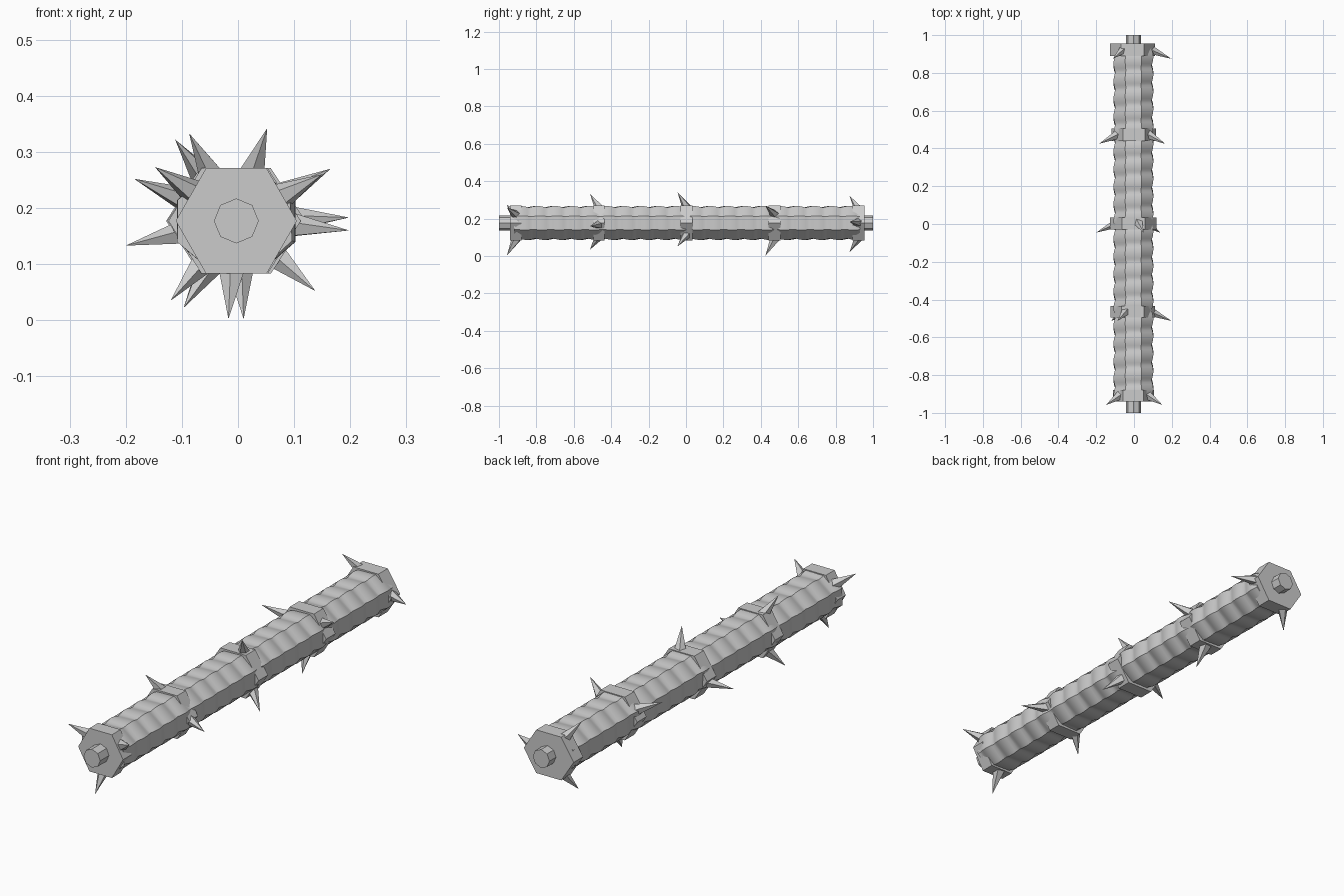
import bpy, math
from mathutils import Vector

if "Cube" in bpy.data.objects:
    bpy.data.objects.remove(bpy.data.objects["Cube"])

CX, CZ = -0.003, 0.177          # axis of the club, running along y

grey = bpy.data.materials.new("light_grey")
grey.diffuse_color = (0.6, 0.6, 0.6, 1)
grey.use_nodes = True
grey.node_tree.nodes["Principled BSDF"].inputs["Base Color"].default_value = grey.diffuse_color


def loft(name, sections, smooth=False):
    """Skin a list of closed cross-sections and cap both ends."""
    n = len(sections[0])
    verts = [p for s in sections for p in s]
    faces = [(i * n + k, i * n + (k + 1) % n, (i + 1) * n + (k + 1) % n, (i + 1) * n + k)
             for i in range(len(sections) - 1) for k in range(n)]
    faces += [tuple(reversed(range(n))), tuple(range(len(verts) - n, len(verts)))]
    mesh = bpy.data.meshes.new(name)
    mesh.from_pydata(verts, [], [tuple(reversed(f)) for f in faces])
    mesh.materials.append(grey)
    obj = bpy.data.objects.new(name, mesh)
    bpy.context.collection.objects.link(obj)
    if smooth:
        bpy.ops.object.select_all(action='DESELECT')
        obj.select_set(True)
        bpy.context.view_layer.objects.active = obj
        bpy.ops.object.shade_smooth_by_angle(angle=math.radians(30))
    return obj


def polygon(n, y, rx, rz, cx=CX, turn=0.0):
    return [(cx + rx * math.cos(turn + math.tau * k / n), y,
             CZ + rz * math.sin(turn + math.tau * k / n)) for k in range(n)]


# Core rod, its two ends show as pegs
loft("core_rod", [polygon(8, y, 0.04, 0.04) for y in (-1, 1)])

# Scalloped eight-sided shaft with a spiral thread
PITCH, STEPS = 0.0925, 8
shaft = []
for i in range(20 * STEPS + 1):
    y = -0.92 + 1.85 * i / (20 * STEPS)
    ring = []
    for k in range(8):
        a = math.tau * (k + 0.5) / 8
        s = 0.91 + 0.09 * abs(math.sin(math.pi * (i + k) / STEPS))
        ring.append((CX + 0.114 * s * math.cos(a), y, CZ + 0.098 * s * math.sin(a)))
    shaft.append(ring)
loft("shaft", shaft, smooth=True)

# Hexagonal collars: y start, y end, x centre, x radius, and the x, z of three spike tips
collars = [
    (-0.94, -0.88, -0.003, 0.108, [(-0.148, 0.273), (-0.017, 0.002), (0.150, 0.260)]),
    (-0.495, -0.435, -0.006, 0.118, [(-0.087, 0.333), (-0.120, 0.035), (0.198, 0.160)]),
    (-0.03, 0.035, -0.003, 0.123, [(0.052, 0.342), (-0.200, 0.133), (0.138, 0.052)]),
    (0.44, 0.505, -0.001, 0.117, [(-0.185, 0.252), (0.010, 0.002), (0.165, 0.270)]),
    (0.89, 0.955, -0.008, 0.120, [(-0.112, 0.322), (-0.097, 0.022), (0.198, 0.183)]),
]

for y0, y1, cx, rx, tips in collars:
    loft("collar", [polygon(6, y, rx, 0.1085, cx) for y in (y0, y1)])
    mid = (y0 + y1) / 2
    # Spikes lean towards the front
    for tx, tz in tips:
        out = Vector((tx - CX, 0, tz - CZ)).normalized()
        base = Vector((CX, mid + 0.005, CZ)) + out * 0.082
        tip = Vector((tx, mid - 0.048, tz))
        axis = tip - base
        bpy.ops.mesh.primitive_cone_add(vertices=5, radius1=0.027, radius2=0,
                                        depth=axis.length, location=(base + tip) / 2)
        spike = bpy.context.object
        spike.name = "spike"
        spike.rotation_euler = axis.to_track_quat('Z', 'Y').to_euler()
        spike.data.materials.append(grey)
